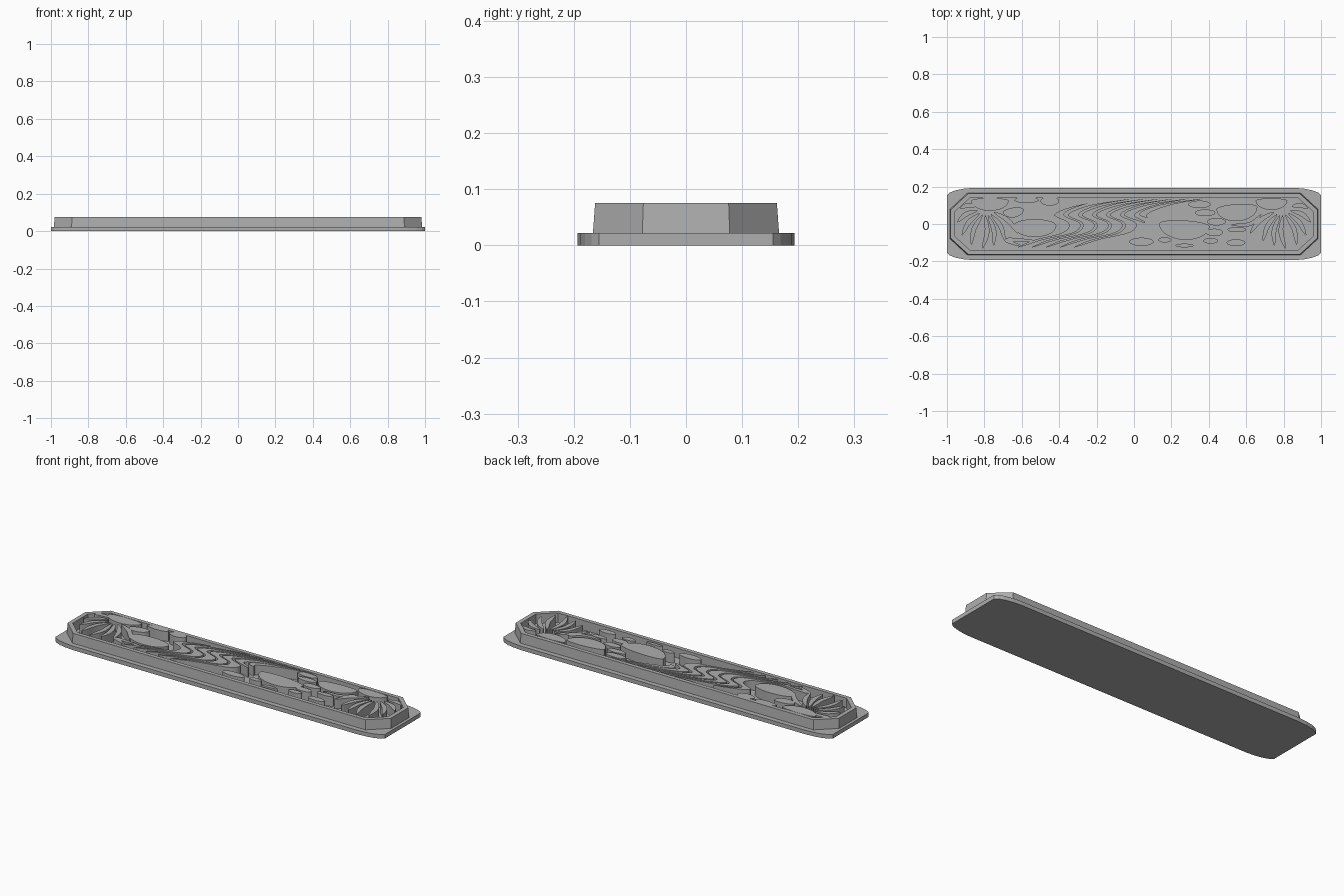
import bpy, bmesh, math
from mathutils import Vector

cube = bpy.data.objects.get("Cube")
if cube:
    bpy.data.objects.remove(cube, do_unlink=True)

grey = bpy.data.materials.new("mid grey")
grey.use_nodes = True
colour = (0.42, 0.42, 0.42, 1)
grey.diffuse_color = colour
grey.node_tree.nodes["Principled BSDF"].inputs["Base Color"].default_value = colour

BASE_TOP, TOP = 0.022, 0.075


def finish(name, bm):
    bmesh.ops.recalc_face_normals(bm, faces=bm.faces)
    mesh = bpy.data.meshes.new(name)
    bm.to_mesh(mesh)
    bm.free()
    mesh.materials.append(grey)
    obj = bpy.data.objects.new(name, mesh)
    bpy.context.collection.objects.link(obj)
    return obj


def loft(name, rings, closed=False):
    """Join rings of points; cap the ends, or close back to the first ring."""
    bm = bmesh.new()
    loops = [[bm.verts.new(p) for p in ring] for ring in rings]
    n = len(loops[0])
    pairs = list(zip(loops, loops[1:]))
    if closed:
        pairs.append((loops[-1], loops[0]))
    else:
        bm.faces.new(loops[0])
        bm.faces.new(loops[-1])
    for a, b in pairs:
        for i in range(n):
            j = (i + 1) % n
            bm.faces.new((a[i], a[j], b[j], b[i]))
    return finish(name, bm)


def at(points, z):
    return [(x, y, z) for x, y in points]


def plate(name, points, z0=BASE_TOP - 0.002, z1=TOP):
    return loft(name, [at(points, z0), at(points, z1)])


def smooth_path(points, steps=8):
    """Catmull-Rom curve through the points."""
    p = [Vector(q) for q in points]
    p = [2 * p[0] - p[1]] + p + [2 * p[-1] - p[-2]]
    out = []
    for a, b, c, d in zip(p, p[1:], p[2:], p[3:]):
        for k in range(steps):
            t = k / steps
            out.append(b + (c - a) * t / 2 + (2 * a - 5 * b + 4 * c - d) * t**2 / 2
                       + (3 * b - a - 3 * c + d) * t**3 / 2)
    return out + [p[-2]]


def ribbon(name, path, width, sideways=False):
    """Raised strip that tapers to both ends."""
    rings = []
    for i, q in enumerate(path):
        t = i / (len(path) - 1)
        w = width * (0.06 + math.sin(math.pi * t) ** 0.6) / 2 if 0 < t < 1 else 0.002
        d = path[min(i + 1, len(path) - 1)] - path[max(i - 1, 0)]
        n = Vector((1, 0)) if sideways else Vector((-d.y, d.x)).normalized()
        l, r = q - n * w, q + n * w
        rings.append([(l.x, l.y, BASE_TOP - 0.002), (r.x, r.y, BASE_TOP - 0.002),
                      (r.x, r.y, TOP), (l.x, l.y, TOP)])
    return loft(name, rings)


def blob(name, x, y, rx, ry, top=1.0, tilt=0.0):
    """Oval pad; a small top value flattens its upper half into a shell."""
    pts = []
    for k in range(28):
        a = math.tau * k / 28
        u, v = rx * math.cos(a), ry * math.sin(a)
        if v > 0:
            v *= top
        c, s = math.cos(tilt), math.sin(tilt)
        pts.append((x + u * c - v * s, min(y + u * s + v * c, 0.142)))
    return plate(name, pts)


# Base plate with swept corners
corner = [(0.86, 0.193), (0.91, 0.189), (0.955, 0.18), (0.985, 0.168), (1, 0.155)]
outline = (corner + [(x, -y) for x, y in reversed(corner)]
           + [(-x, -y) for x, y in corner] + [(-x, y) for x, y in reversed(corner)])
plate("base_plate", outline, 0, BASE_TOP)


# Octagonal rim with drafted outer wall
def octagon(x, y, cx, cy):
    return [(cx, y), (x, cy), (x, -cy), (cx, -y), (-cx, -y), (-x, -cy), (-x, cy), (-cx, y)]


outer_low = octagon(0.985, 0.166, 0.89, 0.078)
outer_top = octagon(0.98, 0.162, 0.887, 0.076)
inner = octagon(0.957, 0.14, 0.876, 0.066)
loft("rim", [at(outer_low, BASE_TOP - 0.002), at(outer_top, TOP),
             at(inner, TOP), at(inner, BASE_TOP - 0.002)], closed=True)

# Flowing water bands
wave = smooth_path([(0.33, 0.135), (0.13, 0.1), (0.02, 0.05), (0.1, 0.005),
                    (0.07, -0.045), (-0.09, -0.085), (-0.2, -0.125)])
for i in range(7):
    x0 = -0.42 + 0.075 * i
    path = [Vector((q.x + x0, q.y)) for q in wave]
    if i > 4:
        path = path[:30 - 5 * (i - 4)]
    if i < 2:
        path = path[6 - 6 * i:]
    ribbon(f"water_band_{i + 1}", path, 0.058, sideways=True)

# Fans of curved leaves at both ends
tips = [(0.93, 0.085), (0.945, 0.01), (0.92, -0.06), (0.87, -0.11),
        (0.81, -0.13), (0.75, -0.115), (0.69, -0.09), (0.62, -0.05)]
for side, sx in (("left", 1), ("right", -1)):
    hub = Vector((0.79, 0.1))
    for i, tip in enumerate(tips):
        tip = Vector(tip)
        d = tip - hub
        root = hub + d.normalized() * 0.055
        bend = Vector((d.y, -d.x)) * (0.12 if i < 4 else -0.12)
        path = smooth_path([root, (root + tip) / 2 - bend * 0.6, tip], 6)
        ribbon(f"{side}_leaf_{i + 1}", [Vector((sx * q.x, q.y)) for q in path], 0.024)

# Shell-shaped flower heads
shells = [(-0.77, 0.125, 0.1, 0.055, 0.25, 0), (-0.645, 0.07, 0.055, 0.035, 0.5, 0.15),
          (-0.53, -0.01, 0.115, 0.06, 0.6, 0), (0.55, 0.085, 0.11, 0.07, 0.3, 0.06),
          (0.735, 0.125, 0.085, 0.05, 0.25, 0), (0.27, -0.005, 0.135, 0.08, 0.3, -0.06)]
for i, s in enumerate(shells):
    blob(f"shell_{i + 1}", *s)

# Clouds by the upper rim and pebbles among the water
pads = [(-0.575, 0.128, 0.065, 0.016), (-0.45, 0.122, 0.05, 0.024), (0.35, 0.105, 0.06, 0.02),
        (0.38, 0.06, 0.055, 0.018), (0.44, 0.012, 0.05, 0.02), (0.43, -0.045, 0.045, 0.02),
        (0.04, -0.095, 0.065, 0.022), (0.165, -0.085, 0.035, 0.014), (0.27, -0.115, 0.05, 0.01),
        (0.41, -0.09, 0.04, 0.015), (0.545, -0.1, 0.05, 0.018), (0.55, -0.03, 0.05, 0.014)]
for i, p in enumerate(pads):
    blob(f"pebble_{i + 1}", *p)

# Long grass blades beside the flowers
for i, (a, b, c) in enumerate([((-0.6, -0.12), (-0.68, -0.085), (-0.52, -0.09)),
                               ((0.52, -0.005), (0.62, 0.0), (0.68, 0.05))]):
    ribbon(f"blade_{i + 1}", smooth_path([a, b, c]), 0.02)
